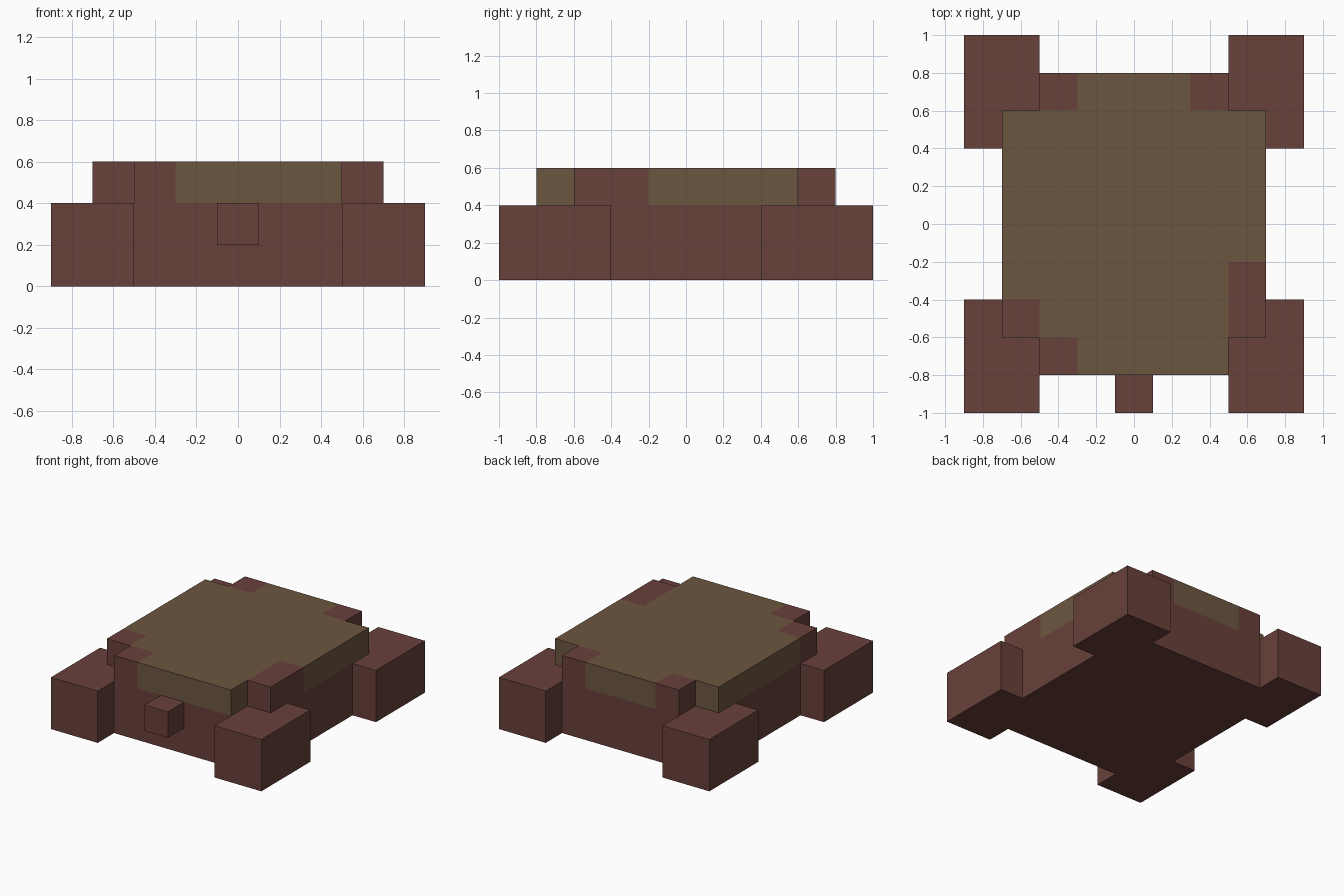
import bpy, bmesh
from mathutils import Matrix, Vector

cube = bpy.data.objects.get("Cube")
if cube:
    bpy.data.objects.remove(cube, do_unlink=True)


def material(name, rgb):
    m = bpy.data.materials.new(name)
    m.use_nodes = True
    m.diffuse_color = (*rgb, 1)
    m.node_tree.nodes["Principled BSDF"].inputs["Base Color"].default_value = (*rgb, 1)
    return m


skin = material("reddish brown skin", (0.138, 0.052, 0.043))
shell = material("olive brown shell", (0.152, 0.094, 0.052))


def finish(bm, name, mats):
    bmesh.ops.recalc_face_normals(bm, faces=bm.faces)
    mesh = bpy.data.meshes.new(name)
    bm.to_mesh(mesh)
    bm.free()
    for m in mats:
        mesh.materials.append(m)
    obj = bpy.data.objects.new(name, mesh)
    bpy.context.collection.objects.link(obj)
    return obj


def raise_faces(bm, faces, height, keep):
    """Extrude faces straight up and return the new top faces."""
    out = bmesh.ops.extrude_face_region(bm, geom=faces, use_keep_orig=keep)["geom"]
    bmesh.ops.translate(bm, vec=(0, 0, height),
                        verts=[v for v in out if isinstance(v, bmesh.types.BMVert)])
    return [f for f in out if isinstance(f, bmesh.types.BMFace)]


# Body: cell grid with notched corners, raised as a belly layer and a shell layer
bm = bmesh.new()
bmesh.ops.create_grid(bm, x_segments=7, y_segments=8, size=1,
                      matrix=Matrix.Diagonal((0.7, 0.8, 1, 1)))
corners = [f for f in bm.faces
           if abs(f.calc_center_median().x) > 0.5 and abs(f.calc_center_median().y) > 0.6]
bmesh.ops.delete(bm, geom=corners, context='FACES')
middle = raise_faces(bm, bm.faces[:], 0.4, True)
raise_faces(bm, middle, 0.2, False)
bmesh.ops.recalc_face_normals(bm, faces=bm.faces)

# Shell colour on the upper layer, except for a few skin cells (in tenths)
skin_cells = {(-4, 7), (4, 7), (6, -5), (6, -3), (-6, -5), (-4, -7)}
for f in bm.faces:
    c = f.calc_center_median() - f.normal * 0.1
    cell = (round(c.x * 10), round(c.y * 10))
    f.material_index = int(c.z > 0.4 and cell not in skin_cells)
finish(bm, "body", [skin, shell])

# Legs: L-shaped blocks fitted round the body corners
leg_outline = [(0.5, 0.6), (0.7, 0.6), (0.7, 0.4), (0.9, 0.4), (0.9, 1), (0.5, 1)]
for side, sx in (("left", 1), ("right", -1)):
    for end, sy in (("front", -1), ("back", 1)):
        bm = bmesh.new()
        base = bm.faces.new([bm.verts.new((x * sx, y * sy, 0)) for x, y in leg_outline])
        raise_faces(bm, [base], 0.4, True)
        finish(bm, f"{end}_{side}_leg", [skin])

# Snout
bm = bmesh.new()
bmesh.ops.create_cube(bm, size=0.2, matrix=Matrix.Translation(Vector((0, -0.9, 0.3))))
finish(bm, "snout", [skin])
